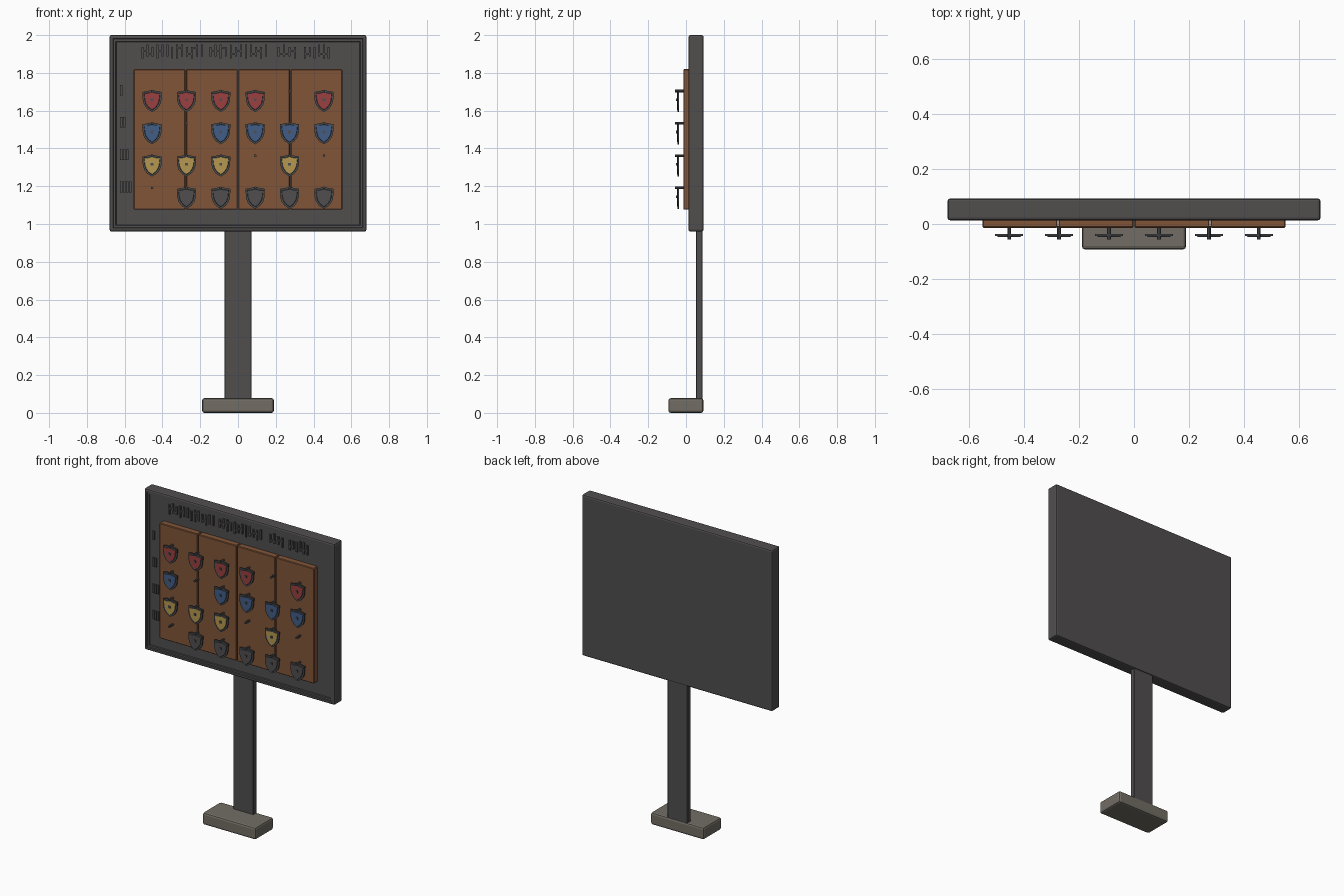
import bpy, bmesh, random
from mathutils import Vector

cube = bpy.data.objects.get("Cube")
if cube:
    bpy.data.objects.remove(cube, do_unlink=True)


def material(name, r, g, b):
    m = bpy.data.materials.new(name)
    m.use_nodes = True
    m.diffuse_color = (r, g, b, 1)
    bsdf = m.node_tree.nodes["Principled BSDF"]
    bsdf.inputs["Base Color"].default_value = (r, g, b, 1)
    bsdf.inputs["Roughness"].default_value = 0.8
    return m


SLATE = material("dark slate", 0.082, 0.076, 0.076)
STONE = material("warm stone", 0.17, 0.155, 0.13)
WOOD = material("brown wood", 0.22, 0.09, 0.04)
IRON = material("dark iron", 0.072, 0.078, 0.083)
RED = material("red paint", 0.32, 0.05, 0.05)
BLUE = material("blue paint", 0.055, 0.11, 0.25)
YELLOW = material("yellow paint", 0.46, 0.31, 0.08)
GREY = material("grey paint", 0.08, 0.075, 0.075)


def finish(bm, name, *mats):
    bmesh.ops.recalc_face_normals(bm, faces=bm.faces[:])
    mesh = bpy.data.meshes.new(name)
    bm.to_mesh(mesh)
    bm.free()
    for m in mats:
        mesh.materials.append(m)
    ob = bpy.data.objects.new(name, mesh)
    bpy.context.collection.objects.link(ob)
    return ob


def add_box(bm, x, y, z):
    """Box from (min, max) ranges."""
    made = bmesh.ops.create_cube(bm, size=1)["verts"]
    for v in made:
        v.co = Vector(r[0] if c < 0 else r[1] for c, r in zip(v.co, (x, y, z)))
    return made


def box(name, x, y, z, mat, bevel=0.0, segments=1):
    bm = bmesh.new()
    add_box(bm, x, y, z)
    if bevel:
        bmesh.ops.bevel(bm, geom=bm.edges[:], offset=bevel,
                        segments=segments, affect='EDGES', profile=0.5)
    return finish(bm, name, mat)


# Foot and post
box("base", (-0.19, 0.19), (-0.093, 0.092), (0, 0.078), STONE, 0.012, 2)
box("post", (-0.072, 0.072), (0.053, 0.087), (0.07, 0.98), SLATE, 0.003)

# Board with a stepped, recessed front
bm = bmesh.new()
add_box(bm, (-0.68, 0.68), (0.013, 0.093), (0.96, 2.0))
bmesh.ops.bevel(bm, geom=bm.edges[:], offset=0.01, segments=2,
                affect='EDGES', profile=0.5)
bm.faces.ensure_lookup_table()
front = min(bm.faces, key=lambda f: f.calc_center_median().y)
for thickness, depth in ((0.012, 0), (0.004, -0.006), (0.016, 0), (0.004, -0.006)):
    bmesh.ops.inset_region(bm, faces=[front], thickness=thickness, depth=depth)
finish(bm, "sign_board", SLATE)
FLOOR = 0.025

# Wooden planks with a narrow gap between them
for i in range(4):
    x = -0.554 + i * 0.277
    box(f"plank_{i + 1}", (x + 0.002, x + 0.275), (-0.014, FLOOR + 0.005),
        (1.076, 1.82), WOOD, 0.004)

# Tally marks beside each row
ROWS = [1.709 - i * 0.171 for i in range(4)]
bm = bmesh.new()
for i, z in enumerate(ROWS):
    for k in range(i + 1):
        x = -0.624 + k * 0.016
        add_box(bm, (x, x + 0.012), (FLOOR - 0.008, FLOOR + 0.003),
                (z - 0.028, z + 0.028))
finish(bm, "tally_marks", SLATE)

# Ornamental strokes in four groups along the top
random.seed(4)
bm = bmesh.new()
depth = (FLOOR - 0.008, FLOOR + 0.003)
for start, end in ((-0.51, -0.17), (-0.15, 0.17), (0.21, 0.325), (0.35, 0.5)):
    count = round((end - start) / 0.026)
    step = (end - start) / count
    for k in range(count):
        x = start + k * step
        add_box(bm, (x, x + 0.01), depth,
                (1.875 + random.choice((0, 0.012)), 1.95 - random.choice((0, 0.012))))
        if k < count - 1 and random.random() < 0.6:
            z = random.choice((1.895, 1.91, 1.928))
            add_box(bm, (x + 0.01, x + step), depth, (z, z + 0.01))
finish(bm, "ornament_strokes", SLATE)


def shield(name, x, top, paint):
    """Rimmed shield with a raised painted field and a small stud."""
    half = [(0.028, -0.006), (0.051, -0.01), (0.049, -0.055),
            (0.042, -0.078), (0.026, -0.1)]
    outline = ([(0, 0)] + half + [(0, -0.116)]
               + [(-a, b) for a, b in reversed(half)])
    bm = bmesh.new()
    face = bm.faces.new([bm.verts.new((x + a, -0.036, top + b)) for a, b in outline])
    grown = bmesh.ops.extrude_face_region(bm, geom=[face])["geom"]
    bmesh.ops.translate(bm, vec=(0, -0.008, 0),
                        verts=[g for g in grown if isinstance(g, bmesh.types.BMVert)])
    bm.faces.new([v for v in face.verts]) if not face.is_valid else None
    bmesh.ops.recalc_face_normals(bm, faces=bm.faces[:])
    front = min(bm.faces, key=lambda f: f.calc_center_median().y)
    bmesh.ops.inset_region(bm, faces=[front], thickness=0.01)
    bmesh.ops.inset_region(bm, faces=[front], thickness=0.002, depth=0.003)
    front.material_index = 1
    add_box(bm, (x - 0.007, x + 0.007), (-0.053, -0.04), (top - 0.058, top - 0.044))
    return finish(bm, name, IRON, paint)


def peg(name, x, z):
    bm = bmesh.new()
    made = bmesh.ops.create_cone(bm, cap_ends=True, segments=8,
                                 radius1=0.007, radius2=0.007, depth=0.05)["verts"]
    for v in made:
        v.co = (x + v.co.x, -0.032 + v.co.z, z + v.co.y)
    return finish(bm, name, IRON)


# Pegs in a grid, with shields on all but a few
EMPTY = {(0, 4), (1, 1), (2, 3), (2, 5), (3, 0)}
for r, (top, paint) in enumerate(zip(ROWS, (RED, BLUE, YELLOW, GREY))):
    for c in range(6):
        x = -0.455 + c * 0.182
        peg(f"peg_{r + 1}_{c + 1}", x, top - 0.005)
        if (r, c) not in EMPTY:
            shield(f"shield_{r + 1}_{c + 1}", x, top, paint)
